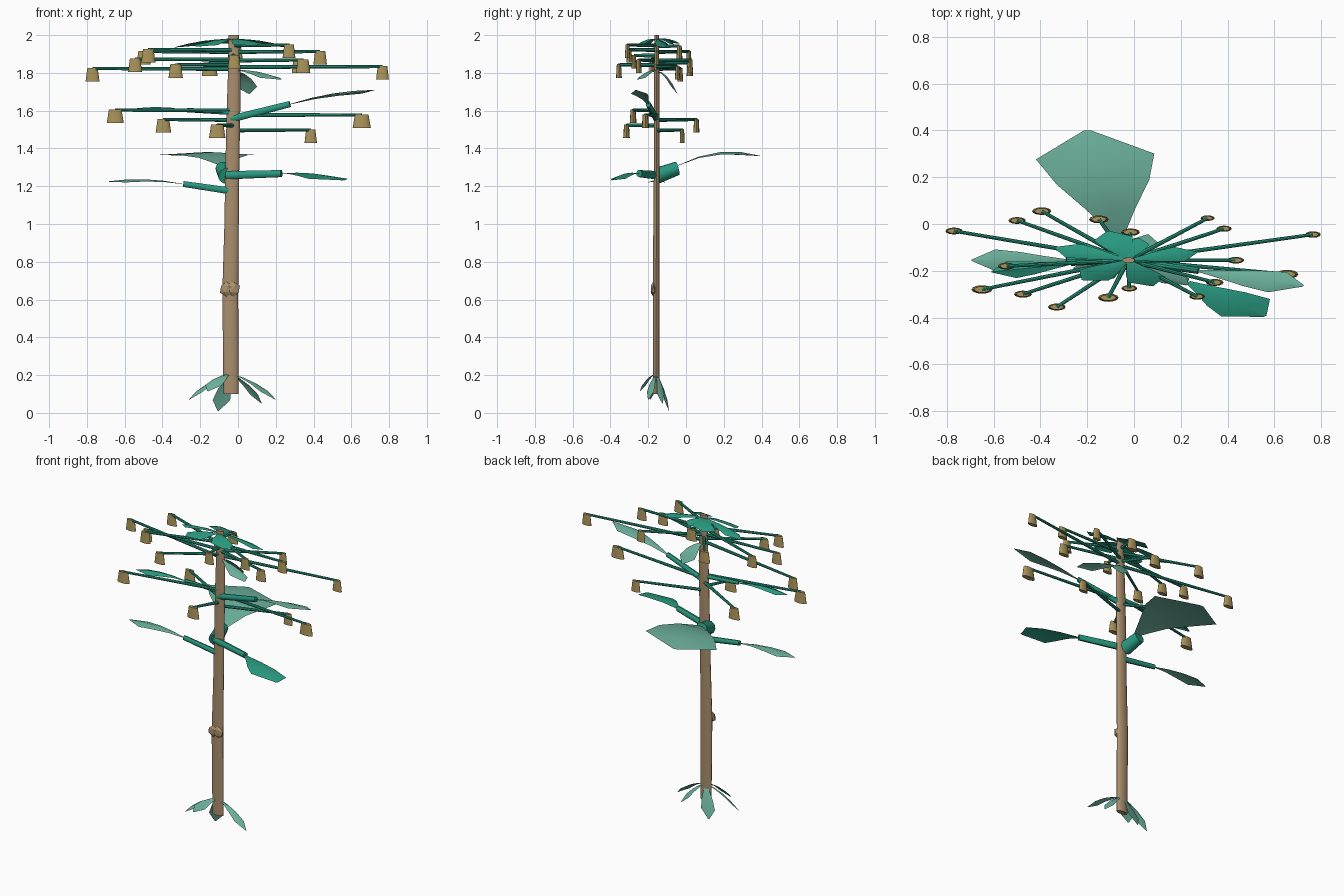
import bpy, bmesh, math
from mathutils import Vector

if "Cube" in bpy.data.objects:
    bpy.data.objects.remove(bpy.data.objects["Cube"])

Y0, SQ = -0.155, 0.4          # the plant is flattened front to back
UP = Vector((0, 0, 1))


def material(name, srgb):
    m = bpy.data.materials.new(name)
    m.diffuse_color = [(c / 255) ** 2.2 for c in srgb] + [1]
    m.use_nodes = True
    m.node_tree.nodes["Principled BSDF"].inputs["Base Color"].default_value = m.diffuse_color
    return m


BARK = material("bark", (168, 141, 109))
TEAL = material("teal_green", (45, 152, 127))
PALE = material("pale_green", (107, 174, 154))
POD = material("pod_gold", (168, 146, 90))


def finish(name, bm, mat, smooth=True):
    me = bpy.data.meshes.new(name)
    bm.to_mesh(me)
    bm.free()
    me.materials.append(mat)
    ob = bpy.data.objects.new(name, me)
    bpy.context.collection.objects.link(ob)
    if smooth:
        bpy.ops.object.select_all(action='DESELECT')
        ob.select_set(True)
        bpy.context.view_layer.objects.active = ob
        bpy.ops.object.shade_smooth_by_angle(angle=math.radians(40))
    return ob


def tube(name, points, radii, mat, sides=10, flat=1.0):
    """Loft rings along a path and cap both ends; flat scales the depth."""
    pts = [Vector(p) for p in points]
    d = (pts[-1] - pts[0]).normalized()
    u = d.cross(UP if abs(d.z) < 0.9 else Vector((0, 1, 0))).normalized()
    w = d.cross(u)
    bm = bmesh.new()
    rings = []
    for p, r in zip(pts, radii):
        ring = []
        for i in range(sides):
            a = 2 * math.pi * i / sides
            o = r * (math.cos(a) * u + math.sin(a) * w)
            o.y *= flat
            ring.append(bm.verts.new(p + o))
        rings.append(ring)
    for a, b in zip(rings, rings[1:]):
        for i in range(sides):
            j = (i + 1) % sides
            bm.faces.new((a[i], a[j], b[j], b[i]))
    bm.faces.new(rings[0][::-1])
    bm.faces.new(rings[-1])
    bmesh.ops.recalc_face_normals(bm, faces=bm.faces)
    return finish(name, bm, mat)


def leaf(name, base, tip, half, mat, bow=0.03, arch=0.015):
    """Kite-like blade, arched across and bowed along its length."""
    a, b = (Vector((p[0], (p[1] - Y0) / SQ, p[2])) for p in (base, tip))
    side = UP.cross(b - a).normalized()
    bm = bmesh.new()
    rows = []
    for t, k in ((0, 0.1), (0.25, 0.42), (0.5, 0.78), (0.75, 1), (1, 0.06)):
        mid = a.lerp(b, t) + UP * bow * 4 * t * (1 - t)
        edge = side * half * k
        drop = UP * arch * k
        rows.append([bm.verts.new(mid + edge - drop), bm.verts.new(mid),
                     bm.verts.new(mid - edge - drop)])
    for r, s in zip(rows, rows[1:]):
        for i in range(2):
            bm.faces.new((r[i], r[i + 1], s[i + 1], s[i]))
    for v in bm.verts:
        v.co.y = Y0 + v.co.y * SQ
    return finish(name, bm, mat)


# trunk
tube("trunk",
     [(-0.037, Y0 - .003, 0.10), (-0.041, Y0 - .003, 0.64), (-0.034, Y0 - .002, 1.0),
      (-0.031, Y0, 1.25), (-0.024, Y0, 1.6), (-0.02, Y0, 1.83), (-0.023, Y0, 2.0)],
     [0.04, 0.042, 0.038, 0.037, 0.036, 0.032, 0.027], BARK, 14, 0.43)

# knot on the front of the trunk
for i, x in enumerate((-0.060, -0.026)):
    bm = bmesh.new()
    bmesh.ops.create_icosphere(bm, subdivisions=1, radius=0.04)
    for v in bm.verts:
        v.co = Vector((x + v.co.x, Y0 - 0.018 + v.co.y * SQ, 0.655 + v.co.z))
    finish(f"knot_{i}", bm, BARK, False)

# hanging pods on thin branches: x, y, mid height, radius
PODS = [
    (-0.77, -0.03, 1.79, .037), (-0.50, 0.015, 1.88, .037), (-0.395, 0.055, 1.52, .041),
    (-0.15, 0.02, 1.82, .042), (-0.015, -0.035, 1.91, .040), (0.315, 0.025, 1.835, .030),
    (0.385, -0.02, 1.465, .033), (0.765, -0.045, 1.80, .034), (0.435, -0.155, 1.88, .036),
    (0.655, -0.215, 1.545, .048), (0.345, -0.25, 1.835, .038), (0.27, -0.31, 1.915, .034),
    (-0.02, -0.275, 1.86, .034), (-0.11, -0.315, 1.49, .044), (-0.33, -0.355, 1.81, .038),
    (-0.475, -0.30, 1.89, .038), (-0.65, -0.28, 1.57, .045), (-0.545, -0.18, 1.84, .037)]
for i, (x, y, z, r) in enumerate(PODS):
    top = z + 0.036
    tube(f"branch_{i}", [(-0.025, Y0, top - 0.005), (x, y, top - 0.003)],
         [0.011, 0.008], TEAL, 8, 0.9)
    tube(f"pod_{i}", [(x, y, top - 0.072), (x, y, top)], [r, r * 0.74], POD, 12, SQ)

# large leaves on thick stalks: stalk start, stalk end, tip, stalk radius, half width
BIG = [
    ("left", (-0.04, Y0, 1.175), (-0.29, -0.155, 1.212), (-0.695, -0.155, 1.225), .019, .115, PALE),
    ("right", (-0.06, Y0, 1.258), (0.23, -0.248, 1.267), (0.56, -0.395, 1.232), .023, .14, TEAL),
    ("back", (-0.06, Y0, 1.255), (-0.082, -0.045, 1.295), (-0.20, 0.40, 1.36), .045, .255, PALE),
    ("upper_right", (-0.04, Y0, 1.555), (0.275, -0.2, 1.635), (0.725, -0.265, 1.71), .02, .115, PALE),
    ("upper_left", (-0.03, Y0, 1.59), (-0.27, -0.17, 1.603), (-0.61, -0.205, 1.60), .014, .09, TEAL)]
for n, a, b, c, r, half, mat in BIG:
    back = n == "back"
    tube(f"{n}_stalk", [a, b], [r, r * 0.85], TEAL, 10, 0.8)
    start = (-0.065, -0.045, 1.31) if back else b
    leaf(f"{n}_leaf", start, c, half, mat, 0.045 if back else 0.018)

# two small leaves below the crown
leaf("small_back_leaf", (-0.01, Y0, 1.81), (0.06, -0.045, 1.69), 0.06, PALE)
leaf("small_right_leaf", (-0.01, Y0, 1.815), (0.23, -0.26, 1.765), 0.07, PALE, 0.015)

# crown leaves
CROWN = [(-0.34, -0.10, 1.935, .08), (-0.22, -0.24, 1.94, .085), (-0.11, -0.03, 1.955, .085),
         (0.27, -0.12, 1.935, .08), (0.08, -0.265, 1.945, .085), (0.02, -0.06, 1.95, .06)]
for i, (x, y, z, half) in enumerate(CROWN):
    leaf(f"crown_leaf_{i}", (-0.025, Y0, 1.98), (x, y, z), half, TEAL, 0.012, 0.012)

# sprouts around the foot
FOOT = [(-0.26, -0.19, 0.07), (-0.16, -0.245, 0.115), (-0.105, -0.09, 0.01),
        (0.2, -0.2, 0.07), (0.125, -0.125, 0.05)]
for i, tip in enumerate(FOOT):
    leaf(f"foot_leaf_{i}", (-0.037, Y0, 0.205), tip, 0.05, PALE, 0.025, 0.01)
